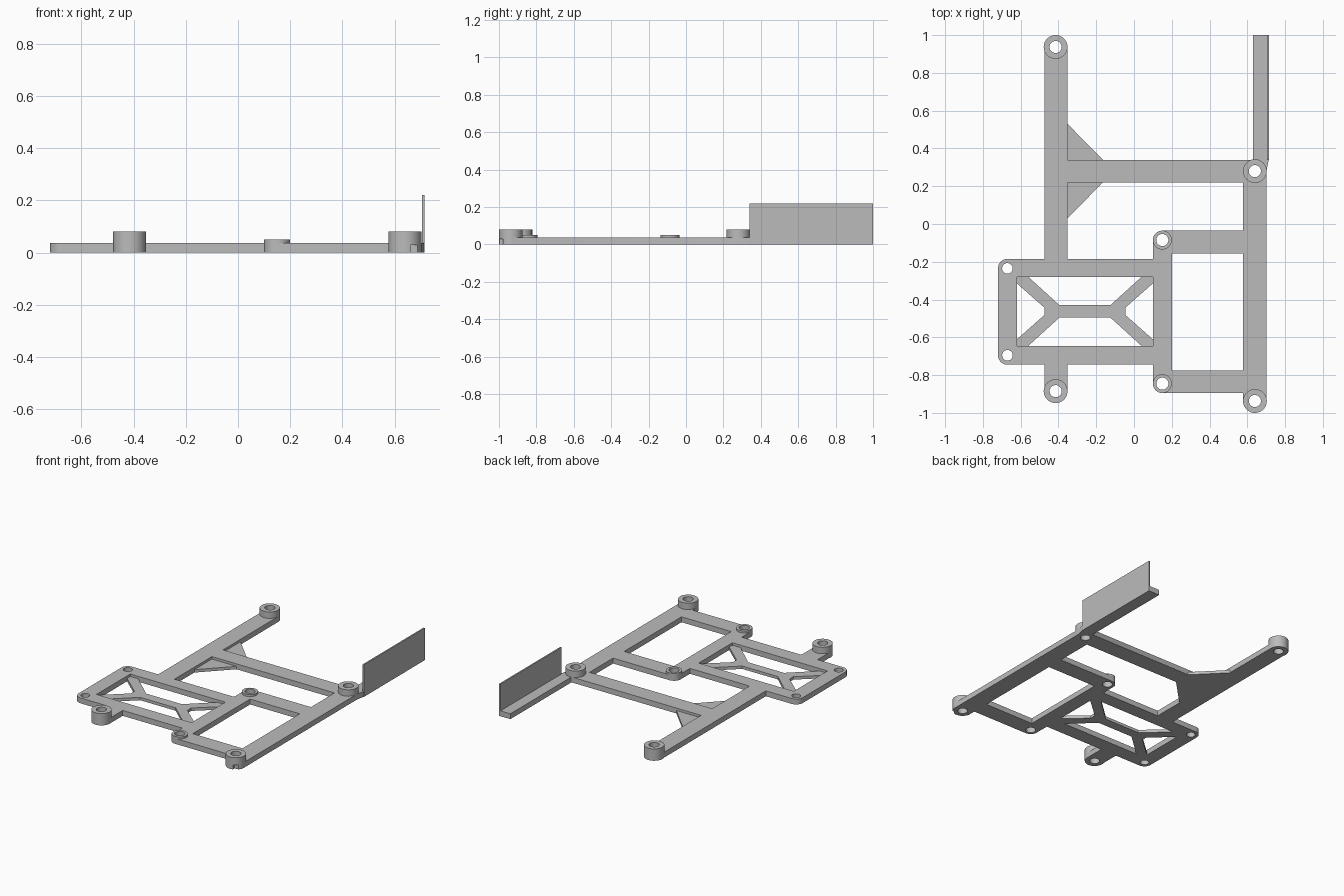
import bpy
import bmesh
from math import cos, sin, pi

cube = bpy.data.objects.get("Cube")
if cube:
    bpy.data.objects.remove(cube, do_unlink=True)

grey = bpy.data.materials.new("light grey")
grey.use_nodes = True
COLOUR = (0.5, 0.5, 0.5, 1)
grey.diffuse_color = COLOUR
grey.node_tree.nodes["Principled BSDF"].inputs["Base Color"].default_value = COLOUR

T = 0.037        # frame thickness
THIN = 0.02      # gussets and braces
SEG = 48


def circle(x, y, r):
    return [(x + r * cos(2 * pi * i / SEG), y + r * sin(2 * pi * i / SEG)) for i in range(SEG)]


def rect(x0, x1, y0, y1):
    return [(x0, y0), (x1, y0), (x1, y1), (x0, y1)]


def prisms(name, outlines, z0, z1):
    """Extrude each closed outline from z0 to z1 into one object."""
    bm = bmesh.new()
    for pts in outlines:
        face = bm.faces.new([bm.verts.new((x, y, z0)) for x, y in pts])
        ext = bmesh.ops.extrude_face_region(bm, geom=[face])["geom"]
        bmesh.ops.translate(bm, vec=(0, 0, z1 - z0),
                            verts=[v for v in ext if isinstance(v, bmesh.types.BMVert)])
    bmesh.ops.recalc_face_normals(bm, faces=bm.faces[:])
    mesh = bpy.data.meshes.new(name)
    bm.to_mesh(mesh)
    bm.free()
    mesh.materials.append(grey)
    ob = bpy.data.objects.new(name, mesh)
    bpy.context.collection.objects.link(ob)
    return ob


def activate(ob):
    bpy.ops.object.select_all(action="DESELECT")
    ob.select_set(True)
    bpy.context.view_layer.objects.active = ob


def boolean(ob, tool, operation):
    mod = ob.modifiers.new("cut", "BOOLEAN")
    mod.operation, mod.object, mod.solver = operation, tool, "EXACT"
    activate(ob)
    bpy.ops.object.modifier_apply(modifier=mod.name)
    bpy.data.objects.remove(tool, do_unlink=True)


def smooth(ob):
    activate(ob)
    bpy.ops.object.shade_smooth_by_angle(angle=pi / 6)


# Mounting points: tall bosses, low bosses, plain corner holes
tall = [(-0.415, 0.937), (-0.415, -0.885), (0.64, 0.28), (0.64, -0.937)]
low = [(0.15, -0.085), (0.15, -0.845)]
corners = [(-0.67, -0.235), (-0.67, -0.695)]

# Flat frame: bars and round pads merged into one plate
bars = [
    rect(-0.475, -0.352, -0.22, 0.937),     # long left arm
    rect(-0.475, -0.352, -0.885, -0.70),    # front left stub
    rect(-0.40, 0.64, 0.22, 0.34),          # rear crossbar
    rect(0.577, 0.702, -0.937, 0.28),       # right rail
    rect(-0.67, 0.15, -0.28, -0.185),       # box rear bar
    rect(-0.67, 0.15, -0.745, -0.645),      # box front bar
    rect(-0.72, -0.62, -0.695, -0.235),     # box left bar
    rect(0.10, 0.20, -0.845, -0.085),       # box right bar
    rect(0.15, 0.64, -0.155, -0.035),       # rear link
    rect(0.15, 0.64, -0.895, -0.775),       # front link
    [(0.63, 0.26), (0.697, 0.26), (0.713, 0.34), (0.713, 1), (0.63, 1)],  # wall foot
]
pads = [circle(x, y, 0.063) for x, y in tall] + [circle(x, y, 0.05) for x, y in low + corners]
frame = prisms("frame", bars[:1], 0, T)
for outline in bars[1:] + pads:
    boolean(frame, prisms("helper", [outline], 0, T), "UNION")
holes = [circle(x, y, 0.032) for x, y in tall + low] + [circle(x, y, 0.028) for x, y in corners]
boolean(frame, prisms("hole_cutter", holes, -0.1, 0.2), "DIFFERENCE")
boolean(frame, prisms("notch_cutter", [rect(0.66, 0.75, -1.1, -0.978)], -0.1, 0.03), "DIFFERENCE")
smooth(frame)


# Raised rings on the mounting points
def rings(name, centres, radius, top):
    ob = prisms(name, [circle(x, y, radius) for x, y in centres], T, top)
    boolean(ob, prisms("hole_cutter", [circle(x, y, 0.032) for x, y in centres], -0.1, 0.2),
            "DIFFERENCE")
    smooth(ob)


rings("tall_bosses", tall, 0.063, 0.081)
rings("low_bosses", low, 0.05, 0.051)

# Thin triangular gussets, mirrored about the rear crossbar
prisms("gussets", [[(-0.352, 0.28 + s * 0.06), (-0.165, 0.28 + s * 0.06), (-0.352, 0.28 + s * 0.25)]
                   for s in (-1, 1)], 0, THIN)

# Cross brace in the box: one arm mirrored to all four corners around a middle bar
arm = [(0.36, 0.183), (0.30, 0.183), (0.135, 0.033), (0.135, 0), (0.215, 0), (0.215, 0.02),
       (0.36, 0.148)]
CX, CY = -0.26, -0.4625
brace = [[(CX + sx * x, CY + sy * y) for x, y in arm] for sx in (-1, 1) for sy in (-1, 1)]
brace.append(rect(CX - 0.135, CX + 0.135, CY - 0.033, CY + 0.033))
prisms("cross_brace", brace, 0, THIN)

# Upright side wall on the outer edge of its foot
prisms("side_wall", [rect(0.705, 0.715, 0.34, 1)], 0, 0.22)
